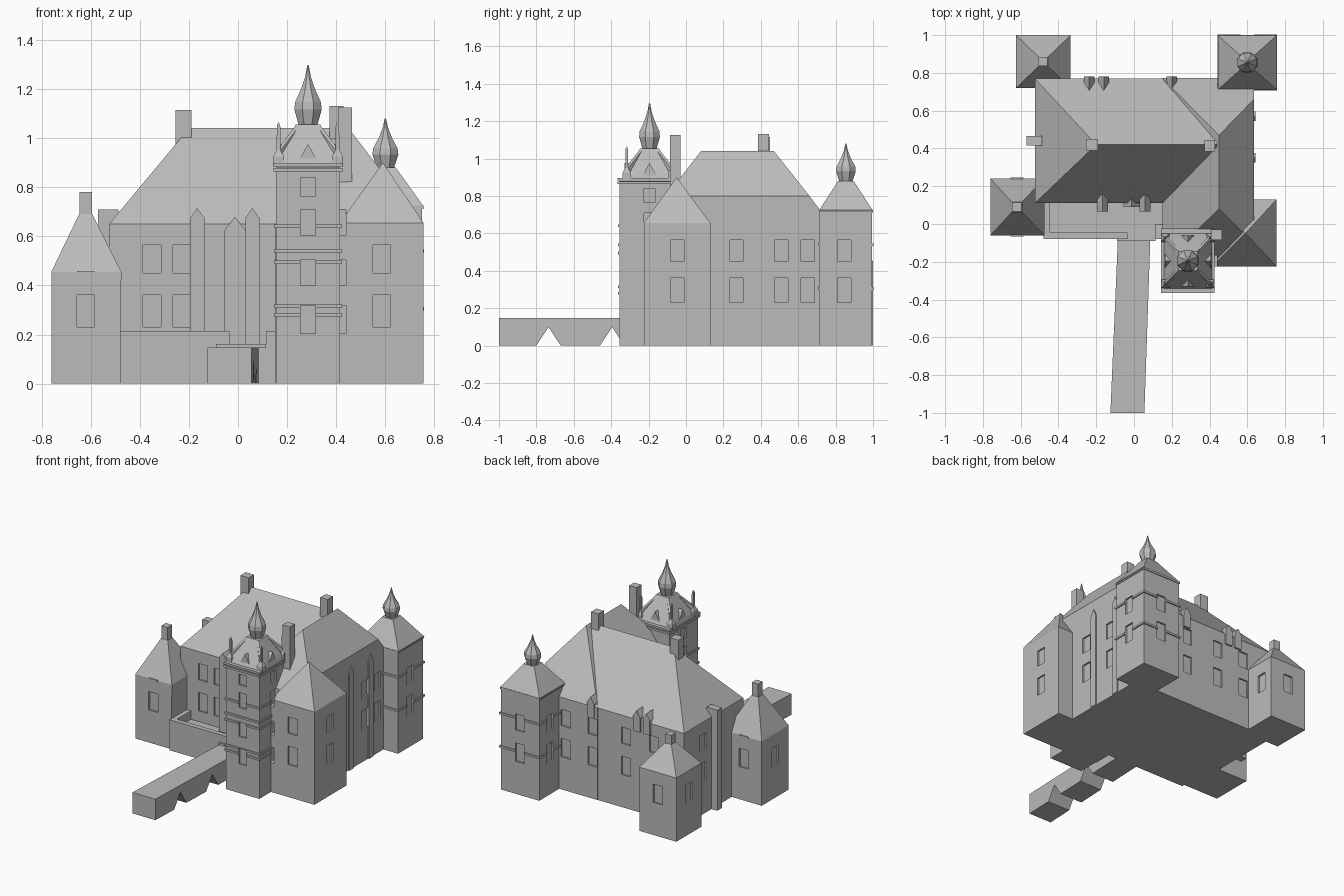
import bpy, bmesh, math
from mathutils import Vector, Matrix

cube = bpy.data.objects.get("Cube")
if cube:
    bpy.data.objects.remove(cube, do_unlink=True)

stone = bpy.data.materials.new("grey stone")
stone.use_nodes = True
GREY = (0.5, 0.5, 0.5, 1)
stone.diffuse_color = GREY
stone.node_tree.nodes["Principled BSDF"].inputs["Base Color"].default_value = GREY


def finish(name, bm):
    bmesh.ops.recalc_face_normals(bm, faces=bm.faces)
    mesh = bpy.data.meshes.new(name)
    bm.to_mesh(mesh)
    bm.free()
    mesh.materials.append(stone)
    ob = bpy.data.objects.new(name, mesh)
    bpy.context.collection.objects.link(ob)
    return ob


def hull(name, points):
    """Flat-faced convex solid around a few corner points."""
    bm = bmesh.new()
    for p in points:
        bm.verts.new(p)
    res = bmesh.ops.convex_hull(bm, input=bm.verts)
    junk = [v for v in bm.verts if not v.link_faces]
    bmesh.ops.delete(bm, geom=junk, context='VERTS')
    bmesh.ops.dissolve_limit(bm, angle_limit=0.01, verts=bm.verts, edges=bm.edges)
    return finish(name, bm)


def rect(x0, x1, y0, y1, z):
    return [(x, y, z) for x in (x0, x1) for y in (y0, y1)]


def square(c, h, z):
    return rect(c[0] - h, c[0] + h, c[1] - h, c[1] + h, z)


def box(name, x0, x1, y0, y1, z0, z1):
    return hull(name, rect(x0, x1, y0, y1, z0) + rect(x0, x1, y0, y1, z1))


def cupola(name, c, z0, height, radius):
    """Eight-sided onion spire."""
    profile = [(.65, 0), (1, .28), (.95, .4), (.5, .62), (.2, .82), (.05, 1)]
    bm = bmesh.new()
    rings = []
    for r, t in profile:
        rings.append([bm.verts.new((c[0] + radius * r * math.cos(a), c[1] + radius * r * math.sin(a), z0 + height * t))
                      for a in [math.pi * (k + .5) / 4 for k in range(8)]])
    for a, b in zip(rings, rings[1:]):
        for k in range(8):
            bm.faces.new((a[k], a[k - 1], b[k - 1], b[k]))
    bm.faces.new(rings[0])
    bm.faces.new(rings[-1])
    return finish(name, bm)


def bands(name, x0, x1, y0, y1, heights, out=.008):
    return [box(name, x0 - out, x1 + out, y0 - out, y1 + out, z - .007, z + .007) for z in heights]


walls = []

# Main hall with hipped roof
walls.append(hull("main_hall", rect(-.525, .44, .11, .77, 0) + rect(-.525, .44, .11, .77, .65)
                  + [(-.2, .42, 1.04), (.44, .42, 1.04)]))

# East wing, its outer eaves higher than the inner ones
walls.append(hull("east_wing", rect(.15, .635, -.21, .772, 0) + rect(.15, .635, -.21, .772, .65)
                  + [(.45, .08, 1.04), (.45, .47, 1.04), (.635, -.105, .8), (.635, .66, .8)]))

# Corner towers
sw, nw, se, ne, st = (-.62, .09), (-.48, .86), (.585, -.05), (.6, .855), (.285, -.195)
walls += [
    hull("southwest_tower", rect(-.76, -.48, -.06, .24, 0) + rect(-.76, -.475, -.06, .24, .455) + square(sw, .027, .69)),
    hull("northwest_tower", rect(-.625, -.335, .72, 1, 0) + rect(-.625, -.335, .72, 1, .45) + square(nw, .025, .61)),
    hull("southeast_tower", rect(.415, .755, -.225, .13, 0) + rect(.415, .755, -.225, .13, .655) + [(se[0] + .005, se[1], .9)]),
    box("northeast_tower", .45, .75, .715, .995, 0, .72),
    box("stair_tower", .155, .415, -.355, -.035, 0, .88),
]
hull("northeast_tower_roof", rect(.443, .757, .71, 1, .72) + square(ne, .042, .88))
cupola("northeast_cupola", ne, .875, .205, .057)
box("southwest_tower_chimney", -.645, -.595, .065, .115, .65, .78)
box("northwest_tower_chimney", -.505, -.457, .837, .885, .56, .675)
for y in (-.06, .24):
    box("eave_slit", -.655, -.585, y - .006, y + .006, .449, .458)

# Bands round the two tall towers
walls += bands("northeast_band", .45, .75, .715, .995, (.54, .305))
bands("northeast_cornice", .45, .75, .715, .995, (.718,), .005)
walls += bands("stair_band", .155, .415, -.355, -.035, (.64, .54, .495, .315, .28))
bands("stair_cornice", .155, .415, -.355, -.035, (.87, .89), .011)

# Stair tower roof, corner caps, pinnacles and cupola
hull("stair_tower_roof", rect(.155, .415, -.345, -.045, .89) + rect(.17, .4, -.325, -.065, .925) + square(st, .05, 1.055))
cupola("stair_cupola", st, 1.045, .252, .06)
for sx in (-1, 1):
    for sy in (-1, 1):
        c = (st[0] + sx * .12, st[1] + sy * .122)
        hull("corner_cap", square(c, .022, .89) + square(c, .022, .925) + [(c[0], c[1], .965)])
        hull("pinnacle", square(c, .008, .89) + square(c, .007, 1.05) + [(c[0], c[1], 1.065)])
        hull("roof_strut", square(c, .008, .91) + square((st[0] + sx * .05, st[1] + sy * .05), .008, 1.04)
             + square(c, .008, .95))
# Small gables on each roof side
for dx, dy in ((1, 0), (-1, 0), (0, 1), (0, -1)):
    o = Vector((st[0] + dx * .122, st[1] + dy * .135, .89))
    side = Vector((-dy, dx, 0)) * .05
    back = Vector((-dx, -dy, 0)) * .06
    peak = Vector((0, 0, .085))
    hull("roof_gable", [o + side, o - side, o + peak, o + side + back, o - side + back, o + peak + back])

# Chimneys
for x0, x1, y0, y1, z0, z1 in ((-.255, -.19, .39, .45, .9, 1.115), (.373, .43, .385, .445, .9, 1.13),
                               (.407, .465, -.085, -.03, .7, 1.125)):
    box("chimney", x0, x1, y0, y1, z0, z1)
box("west_chimney_stack", -.57, -.487, .415, .465, 0, .71)


def pointed(name, x0, x1, y0, y1, z0, eave, peak):
    """Upright shaft with a gable whose ridge runs along y."""
    m = (x0 + x1) / 2
    hull(name, rect(x0, x1, y0, y1, z0) + rect(x0, x1, y0, y1, eave) + [(m, y0, peak), (m, y1, peak)])


# Pointed shafts on the front, dormers at the back
pointed("front_shaft", -.195, -.137, .065, .155, .15, .675, .715)
pointed("front_shaft", .03, .087, .065, .155, .15, .675, .715)
pointed("front_bay", -.055, .03, .09, .14, .15, .625, .68)
for x in (-.237, -.16, .2):
    pointed("back_dormer", x - .027, x + .027, .69, .782, .57, .675, .72)

# Slim pointed strips on the east wall
for y in (.35, .57):
    hull("east_strip", rect(.62, .643, y - .025, y + .025, 0) + rect(.62, .643, y - .025, y + .025, .68)
         + [(.62, y, .73), (.643, y, .73)])

# Terrace, parapets and gate threshold
box("terrace", -.48, .16, -.08, .12, 0, .155)
box("terrace_parapet_south", -.48, -.035, -.08, -.045, .1, .215)
box("terrace_parapet_west", -.48, -.445, -.08, .12, .1, .215)
box("terrace_parapet_east", .115, .16, -.08, .0, .1, .215)
box("gate_threshold", -.09, .115, -.09, -.04, .148, .162)

# Bridge with triangular arches, slightly skewed towards the gate
outline = [(-1, .148), (-1, 0), (-.8, 0), (-.735, .098), (-.67, 0), (-.46, 0), (-.395, .098), (-.33, 0), (-.07, 0), (-.07, .148)]
bm = bmesh.new()
sides = []
for x in (-.125, .055):
    sides.append([bm.verts.new((x + (y + 1) * (.034 if x > 0 else .043), y, z)) for y, z in outline])
    bm.faces.new(sides[-1])
for k in range(len(outline)):
    bm.faces.new((sides[0][k - 1], sides[0][k], sides[1][k], sides[1][k - 1]))
finish("bridge", bm)

# Window recesses: one joined cutter of boxes, each given by wall point and facing
cutter = bmesh.new()


def window(x, y, facing, z0, z1, w=.072):
    along_x = facing in "NS"
    size = (w if along_x else .036, .036 if along_x else w, z1 - z0)
    shift = {"N": (0, .006), "S": (0, -.006), "E": (.006, 0), "W": (-.006, 0)}[facing]
    place = Matrix.Translation((x + shift[0], y + shift[1], (z0 + z1) / 2))
    bmesh.ops.create_cube(cutter, size=1, matrix=place @ Matrix.Diagonal((*size, 1)))


LOW, HIGH = (.23, .36), (.45, .565)
pairs = [(-.35, .11, "S"), (-.228, .11, "S"), (.585, -.225, "S"), (.755, -.048, "E"),
         (.635, .27, "E"), (.635, .51, "E"), (.635, .65, "E"), (.75, .845, "E"), (.6, .995, "N"),
         (.45, .88, "W"), (-.525, .56, "W")]
pairs += [(x, .771, "N") for x in (.4, .19, -.07, -.29)]
for x, y, f in pairs:
    window(x, y, f, *LOW)
    window(x, y, f, *HIGH)
for x, y, f in ((-.62, -.06, "S"), (-.76, .09, "W"), (-.62, .24, "N"), (-.48, 1, "N"), (-.625, .86, "W"), (-.335, .9, "E")):
    window(x, y, f, *LOW)
for z0, z1 in ((.765, .84), (.605, .71), (.4, .503), (.205, .318)):
    for x, y, f in ((.285, -.355, "S"), (.155, -.195, "W"), (.415, -.195, "E")):
        window(x, y, f, z0, z1, .06)

tool = finish("window_cutter", cutter)
tool.hide_render = True
for ob in walls:
    mod = ob.modifiers.new("windows", 'BOOLEAN')
    mod.operation = 'DIFFERENCE'
    mod.solver = 'EXACT'
    mod.object = tool
    bpy.context.view_layer.objects.active = ob
    bpy.ops.object.modifier_apply(modifier=mod.name)
bpy.data.objects.remove(tool, do_unlink=True)
